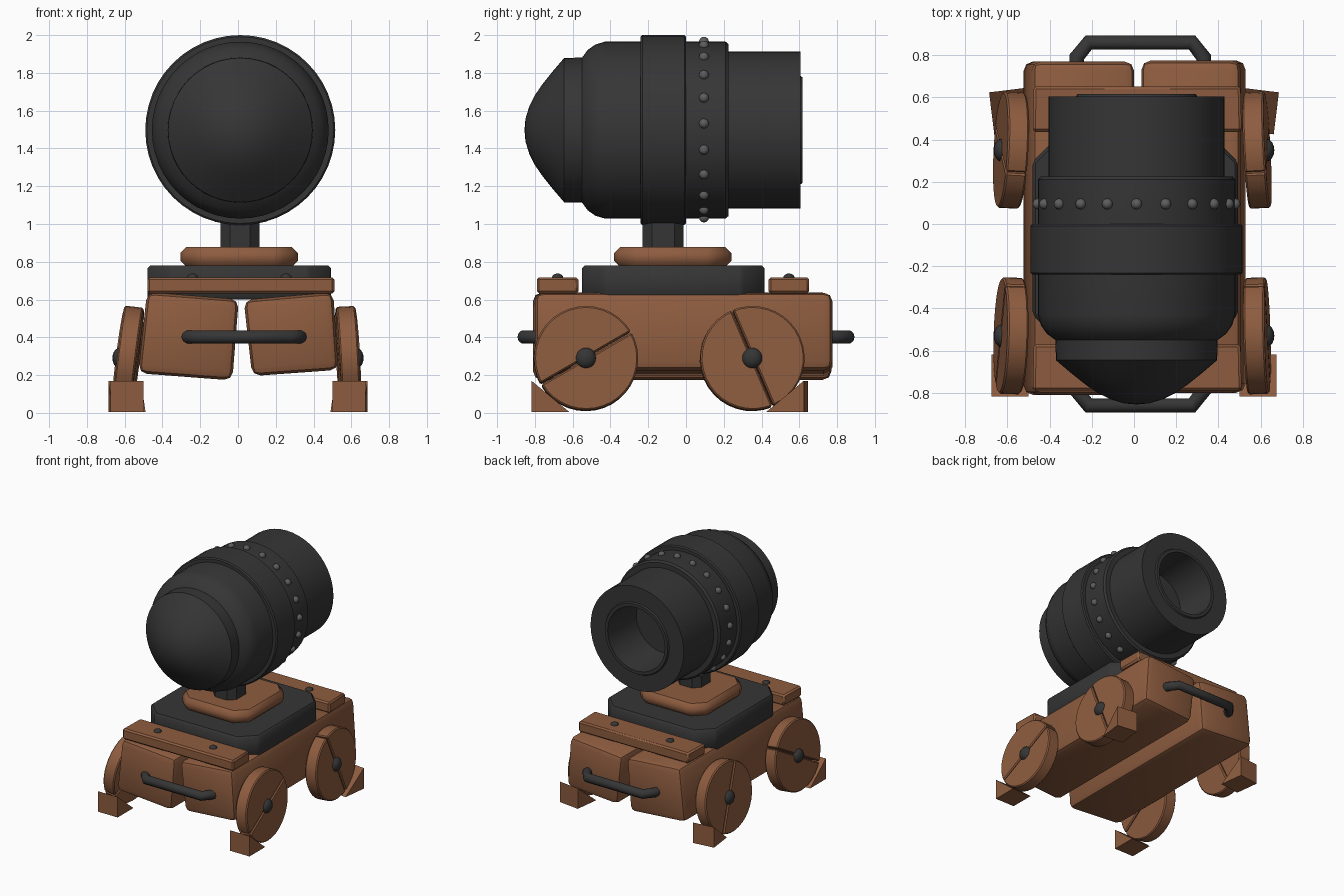
import bpy, bmesh, math
from math import sin, cos, pi, radians

if "Cube" in bpy.data.objects:
    bpy.data.objects.remove(bpy.data.objects["Cube"])


def material(name, rgb):
    m = bpy.data.materials.new(name)
    m.diffuse_color = (*rgb, 1)
    m.use_nodes = True
    m.node_tree.nodes["Principled BSDF"].inputs["Base Color"].default_value = m.diffuse_color
    return m


WOOD = material("brown wood", (0.27, 0.108, 0.05))
IRON = material("dark iron", (0.036, 0.036, 0.037))
RIVET = material("grey rivet", (0.11, 0.11, 0.11))


def finish(bm, name, mat, loc=(0, 0, 0), rot=(0, 0, 0), angle=35):
    bmesh.ops.recalc_face_normals(bm, faces=bm.faces)
    me = bpy.data.meshes.new(name)
    bm.to_mesh(me)
    bm.free()
    me.shade_smooth()
    me.set_sharp_from_angle(angle=radians(angle))
    me.materials.append(mat)
    ob = bpy.data.objects.new(name, me)
    ob.location, ob.rotation_euler = loc, rot
    bpy.context.collection.objects.link(ob)
    return ob


def prism(name, pts, axis, lo, hi, mat, bevel=0, segs=1, **kw):
    """Extrude a 2D outline along an axis, with optional bevelled edges."""
    put = {"x": lambda u, v, w: (w, u, v),
           "y": lambda u, v, w: (u, w, v),
           "z": lambda u, v, w: (u, v, w)}[axis]
    bm = bmesh.new()
    a = [bm.verts.new(put(u, v, lo)) for u, v in pts]
    b = [bm.verts.new(put(u, v, hi)) for u, v in pts]
    bm.faces.new(a)
    bm.faces.new(b)
    for i in range(len(pts)):
        j = (i + 1) % len(pts)
        bm.faces.new((a[i], a[j], b[j], b[i]))
    bmesh.ops.recalc_face_normals(bm, faces=bm.faces)
    if bevel:
        edges = [e for e in bm.edges if e.calc_face_angle(0) > radians(30)]
        bmesh.ops.bevel(bm, geom=edges, offset=bevel, segments=segs,
                        profile=0.5, affect='EDGES', clamp_overlap=True)
    return finish(bm, name, mat, **kw)


def lathe(name, profile, mat, loc, n=48):
    """Spin a (y, radius) profile around the y axis."""
    bm = bmesh.new()
    rings = []
    for y, r in profile:
        if r == 0:
            rings.append([bm.verts.new((0, y, 0))] * n)
        else:
            rings.append([bm.verts.new((r * cos(2 * pi * i / n), y, r * sin(2 * pi * i / n)))
                          for i in range(n)])
    for p, q in zip(rings, rings[1:]):
        for i in range(n):
            j = (i + 1) % n
            bm.faces.new(list(dict.fromkeys((p[i], p[j], q[j], q[i]))))
    return finish(bm, name, mat, loc=loc, angle=30)


def ball(name, loc, size, mat, segs=12):
    bm = bmesh.new()
    bmesh.ops.create_uvsphere(bm, u_segments=segs, v_segments=segs // 2 + 2, radius=1)
    bmesh.ops.scale(bm, vec=size, verts=bm.verts)
    return finish(bm, name, mat, loc=loc, angle=60)


def cut_rect(x0, x1, y0, y1, c):
    """Rectangle with cut corners."""
    return [(x0 + c, y0), (x1 - c, y0), (x1, y0 + c), (x1, y1 - c),
            (x1 - c, y1), (x0 + c, y1), (x0, y1 - c), (x0, y0 + c)]


# Barrel: domed breech, belly, hollow muzzle
AX = (0.012, 0, 1.497)
lathe("barrel", [
    (-0.855, 0), (-0.85, 0.06), (-0.83, 0.125), (-0.80, 0.185), (-0.76, 0.243),
    (-0.70, 0.318), (-0.645, 0.382), (-0.55, 0.384), (-0.52, 0.425), (-0.48, 0.453),
    (-0.43, 0.468), (0.21, 0.468), (0.225, 0.455), (0.225, 0.416), (0.605, 0.416),
    (0.605, 0.287), (0.617, 0.28), (0.617, 0.255), (0.28, 0.235), (0.28, 0)], IRON, AX)
lathe("barrel_band", [
    (-0.24, 0.45), (-0.24, 0.494), (-0.231, 0.503), (-0.009, 0.503),
    (0.0, 0.494), (0.0, 0.45)], IRON, AX)

# Rivets around the barrel
for k in range(21):
    a = pi / 2 + 2 * pi * k / 21
    ball("barrel_rivet", (AX[0] + 0.468 * cos(a), 0.095, AX[2] + 0.468 * sin(a)),
         (0.026,) * 3, RIVET)

# Octagonal post and its stacked mounting plates
prism("post", cut_rect(-0.093, 0.113, -0.23, -0.012, 0.05), "z", 0.86, 1.08, IRON)
prism("pivot_plate", cut_rect(-0.305, 0.317, -0.38, 0.24, 0.10), "z", 0.775, 0.877, WOOD, 0.03)
prism("turntable", cut_rect(-0.48, 0.492, -0.55, 0.415, 0.12), "z", 0.60, 0.78, IRON, 0.014)

# Two slightly tilted body beams
prism("left_beam", [(-0.482, 0.64), (0.004, 0.602), (-0.03, 0.172), (-0.528, 0.21)],
      "y", -0.81, 0.77, WOOD, 0.045, 2)
prism("right_beam", [(0.03, 0.598), (0.504, 0.64), (0.532, 0.228), (0.075, 0.195)],
      "y", -0.80, 0.775, WOOD, 0.045, 2)

# Cross planks with bolts, and end handles
for end, y0, y1 in (("front", -0.79, -0.57), ("back", 0.437, 0.652)):
    prism(end + "_plank", [(-0.48, y0), (0.51, y0), (0.505, y1), (-0.475, y1)],
          "z", 0.632, 0.718, WOOD, 0.012)
    for x in (-0.24, 0.255):
        ball(end + "_plank_bolt", (x, (y0 + y1) / 2, 0.716), (0.03, 0.03, 0.022), IRON)

    s = -1 if end == "front" else 1
    path = [(-0.272, 0.7), (-0.272, 0.79), (-0.215, 0.86), (0.275, 0.86), (0.33, 0.79), (0.33, 0.7)]
    cu = bpy.data.curves.new(end + "_handle", 'CURVE')
    cu.dimensions = '3D'
    cu.bevel_depth = 0.036
    cu.bevel_resolution = 3
    cu.use_fill_caps = True
    sp = cu.splines.new('POLY')
    sp.points.add(len(path) - 1)
    for p, (x, y) in zip(sp.points, path):
        p.co = (x, s * y, 0.402, 1)
    sp.use_smooth = True
    cu.materials.append(IRON)
    bpy.context.collection.objects.link(bpy.data.objects.new(end + "_handle", cu))

# Wheels: two half discs with a thin split, a hub cap and a wedge chock each
R, GAP = 0.276, 0.004
half = [(R * cos(t), max(R * sin(t), GAP)) for t in (pi * i / 18 for i in range(19))]
for side, sx, tilt in (("left", -1, 7), ("right", 1, -3)):
    for end, y, spin, yaw in (("front", -0.53, 30, 1.5), ("back", 0.35, -67, 3)):
        name = f"{end}_{side}_"
        for turn in (0, 180):
            prism(name + "wheel_half", half, "x", -0.05, 0.05, WOOD, 0.008,
                  loc=(sx * 0.583, y, 0.288),
                  rot=(radians(spin + turn), radians(tilt), radians(sx * yaw)))
        ball(name + "hub_cap", (sx * 0.625, y, 0.29), (0.04, 0.055, 0.055), IRON, 16)
        d = -1 if end == "front" else 1
        wedge = [(d * 0.10, 0), (d * 0.10, 0.165), (-d * 0.10, 0)]
        prism(name + "chock", wedge, "x", -0.087, 0.087, WOOD,
              loc=(sx * 0.588, -0.718 if d < 0 else 0.535, 0.005),
              rot=(0, 0, radians(-sx * 7 if d > 0 else 0)))
